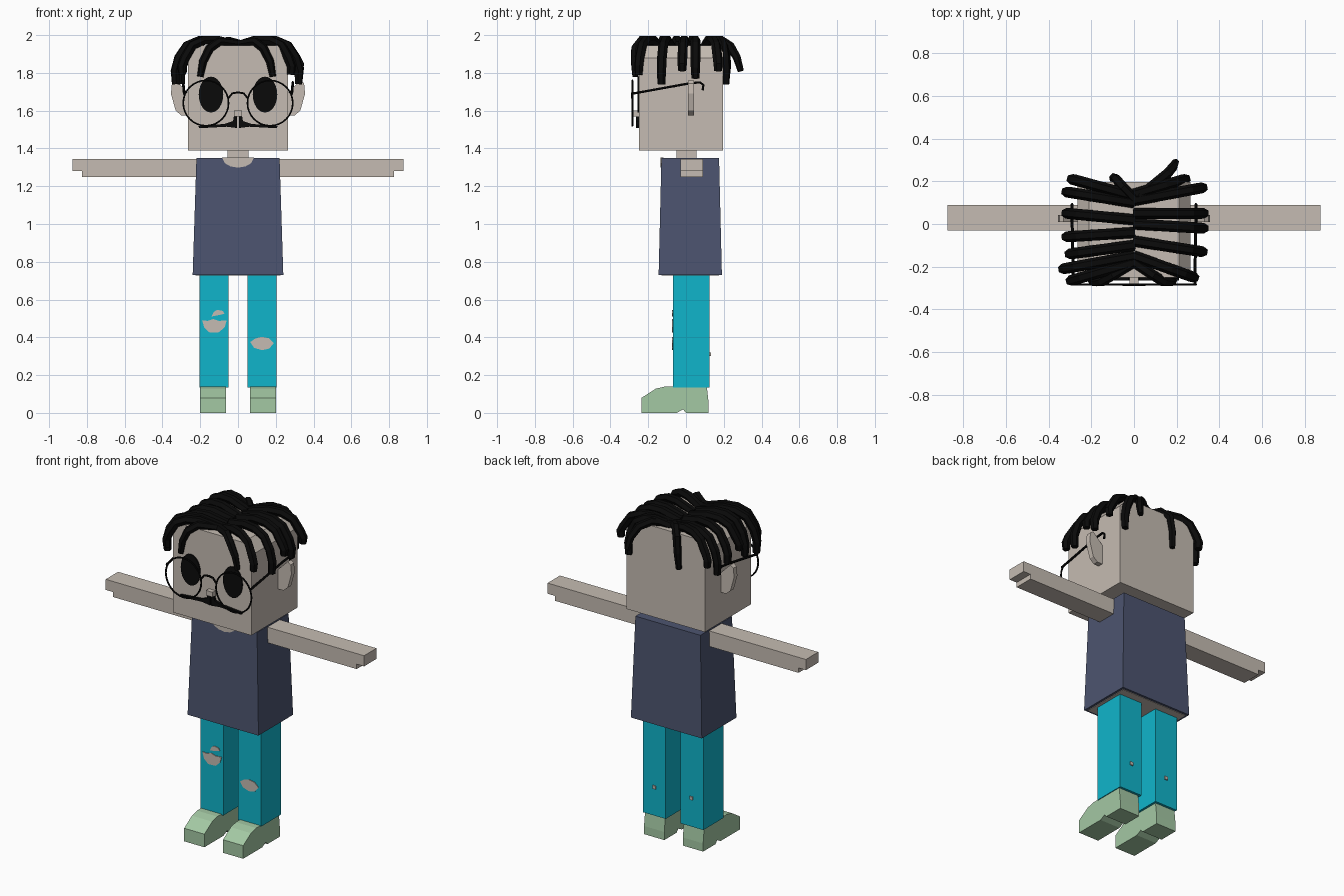
import bpy, bmesh, math
from mathutils import Vector

if "Cube" in bpy.data.objects:
    bpy.data.objects.remove(bpy.data.objects["Cube"])


def material(name, rgb):
    m = bpy.data.materials.new(name)
    m.use_nodes = True
    m.diffuse_color = (*rgb, 1)
    m.node_tree.nodes["Principled BSDF"].inputs["Base Color"].default_value = (*rgb, 1)
    return m


skin = material("skin", (0.56, 0.50, 0.445))
black = material("black", (0.003, 0.003, 0.003))
navy = material("navy_cloth", (0.073, 0.089, 0.16))
cyan = material("cyan_denim", (0.005, 0.46, 0.60))
green = material("pale_green", (0.37, 0.58, 0.37))


def add_object(name, mesh, mat):
    mesh.materials.clear()
    mesh.materials.append(mat)
    ob = bpy.data.objects.new(name, mesh)
    bpy.context.collection.objects.link(ob)
    return ob


def loft(name, rings, mat):
    """Closed solid through rings with equal point counts."""
    bm = bmesh.new()
    loops = [[bm.verts.new(p) for p in ring] for ring in rings]
    n = len(loops[0])
    bm.faces.new(loops[0])
    bm.faces.new(loops[-1])
    for a, b in zip(loops, loops[1:]):
        for i in range(n):
            j = (i + 1) % n
            bm.faces.new((a[i], a[j], b[j], b[i]))
    bmesh.ops.recalc_face_normals(bm, faces=bm.faces)
    mesh = bpy.data.meshes.new(name)
    bm.to_mesh(mesh)
    bm.free()
    return add_object(name, mesh, mat)


def prism(name, pts, axis, a, b, mat):
    """Extrude a profile (u, z) along x or y from a to b."""
    put = (lambda d, u, v: (d, u, v)) if axis == "x" else (lambda d, u, v: (u, d, v))
    return loft(name, [[put(d, u, v) for u, v in pts] for d in (a, b)], mat)


def rect(x0, x1, y0, y1, z):
    return [(x0, y0, z), (x1, y0, z), (x1, y1, z), (x0, y1, z)]


def box(name, x0, x1, y0, y1, z0, z1, mat):
    return loft(name, [rect(x0, x1, y0, y1, z0), rect(x0, x1, y0, y1, z1)], mat)


def tube(name, pts, radius, mat, radii=None, closed=False, res=1):
    """Faceted tube along a path, turned into a mesh."""
    cu = bpy.data.curves.new(name, "CURVE")
    cu.dimensions = "3D"
    cu.bevel_depth = radius
    cu.bevel_resolution = res
    cu.use_fill_caps = True
    sp = cu.splines.new("POLY")
    sp.points.add(len(pts) - 1)
    for i, p in enumerate(pts):
        sp.points[i].co = (*p, 1)
        sp.points[i].radius = radii[i] if radii else 1
    sp.use_cyclic_u = closed
    sp.use_smooth = False
    tmp = bpy.data.objects.new(name + "_path", cu)
    bpy.context.collection.objects.link(tmp)
    dg = bpy.context.evaluated_depsgraph_get()
    mesh = bpy.data.meshes.new_from_object(tmp.evaluated_get(dg))
    bpy.data.objects.remove(tmp)
    return add_object(name, mesh, mat)


def ellipse(cx, cz, rx, rz, n):
    return [(cx + rx * math.cos(2 * math.pi * i / n), cz + rz * math.sin(2 * math.pi * i / n))
            for i in range(n)]


# Head with trimmed upper corners, neck, nose
prism("head", [(-.265, 1.39), (.265, 1.39), (.265, 1.88), (.21, 1.945), (-.21, 1.945), (-.265, 1.88)],
      "y", -.25, .196, skin)
box("neck", -.055, .055, -.05, .055, 1.33, 1.40, skin)
box("nose", -.022, .022, -.278, -.24, 1.57, 1.60, skin)

# Shirt, neckline and the body seen under the hem
loft("shirt", [rect(-.24, .24, -.145, .19, .73), rect(-.22, .22, -.13, .175, 1.35)], navy)
box("lower_body", -.225, .225, -.13, .175, .727, .76, skin)
prism("neckline", [(-.085, 1.352), (-.07, 1.322), (-.04, 1.305), (0, 1.298),
                   (.04, 1.305), (.07, 1.322), (.085, 1.352)], "y", -.136, -.12, skin)

# Parts repeated on both sides
shoe = [(-.235, 0), (-.235, .08), (-.16, .128), (-.11, .14), (.11, .14), (.12, .05), (.12, 0),
        (0, 0), (-.015, .018), (-.05, 0)]
ear = [(.25, 1.575), (.30, 1.575), (.33, 1.60), (.355, 1.69), (.35, 1.745), (.33, 1.76), (.25, 1.68)]
for side, s in (("left", 1), ("right", -1)):
    prism(side + "_arm", [(s * .2, 1.25), (s * .825, 1.25), (s * .825, 1.28), (s * .875, 1.28),
                          (s * .875, 1.345), (s * .2, 1.345)], "y", -.03, .09, skin)
    box(side + "_leg", s * .05, s * .205, -.07, .125, .135, .735, cyan)
    box(side + "_calf_spot", s * .115, s * .135, .12, .132, .30, .32, skin)
    prism(side + "_shoe", shoe, "x", s * .063, s * .2, green)
    prism(side + "_ear", [(s * u, v) for u, v in ear], "y", .01, .042, skin)
    prism(side + "_eye", ellipse(s * .143, 1.685, .065, .095, 24), "y", -.257, -.245, black)

    # Spectacles
    tube(side + "_lens_rim", [(u, -.284, v) for u, v in ellipse(s * .17, 1.64, .12, .12, 32)],
         .005, black, closed=True)
    tube(side + "_temple", [(s * .285, -.284, 1.69), (s * .29, .02, 1.745), (s * .29, .075, 1.75),
                            (s * .29, .092, 1.735), (s * .29, .088, 1.708)], .007, black)

    # Moustache half
    prism(side + "_moustache", [(s * .004, 1.572), (s * .022, 1.57), (s * .026, 1.545), (s * .07, 1.53),
                                (s * .21, 1.518), (s * .205, 1.507), (s * .06, 1.515), (s * .004, 1.508)],
          "y", -.265, -.245, black)
tube("spectacle_bridge", [(-.052, -.284, 1.665), (-.03, -.284, 1.692), (0, -.284, 1.697),
                          (.03, -.284, 1.692), (.052, -.284, 1.665)], .006, black)

# Ripped knees
prism("right_knee_tear", [(-.19, .49), (-.178, .45), (-.15, .425), (-.10, .427), (-.07, .455), (-.06, .49),
                          (-.10, .487), (-.13, .497), (-.16, .487)], "y", -.074, -.06, skin)
prism("right_small_tear", [(-.14, .51), (-.10, .518), (-.072, .525), (-.08, .54), (-.11, .546), (-.128, .535)],
      "y", -.074, -.06, skin)
prism("left_knee_tear", [(.065, .375), (.085, .345), (.125, .332), (.165, .34), (.19, .37),
                         (.165, .395), (.125, .403), (.09, .393)], "y", -.074, -.06, skin)

# Side locks: root y, tip x, tip y, tip z
side_locks = [
    (.13, -.29, .21, 1.80), (.10, -.315, .15, 1.74), (.02, -.315, .05, 1.77), (-.04, -.315, -.06, 1.81),
    (-.10, -.30, -.14, 1.74), (-.15, -.33, -.21, 1.74), (-.18, -.295, -.265, 1.79),
    (.14, .24, .21, 1.74), (.11, .32, .17, 1.81), (.05, .325, .05, 1.77), (.0, .325, -.02, 1.81),
    (-.08, .32, -.13, 1.74), (-.15, .28, -.25, 1.79),
]
arc = [(0, 1.945), (.38, 1.974), (.62, 1.972), (.82, 1.945), (.95, 1.88)]
taper = [1, 1, 1, 1, 1, .95, .8]
for i, (ry, tx, ty, tz) in enumerate(side_locks):
    path = [(tx * k, ry + (ty - ry) * k, z) for k, z in arc]
    path += [(tx * 1.01, ty, (1.88 + tz) / 2), (tx, ty, tz)]
    tube("side_lock_%d" % (i + 1), path, .026, black, taper)

# Forehead and nape locks
tube("right_forehead_lock", [(0, -.18, 1.95), (-.10, -.24, 1.965), (-.15, -.268, 1.93),
                             (-.185, -.272, 1.86), (-.20, -.268, 1.78)], .024, black, [1, 1, 1, .9, .7])
tube("left_forehead_lock", [(0, -.18, 1.95), (.09, -.24, 1.965), (.135, -.268, 1.93),
                            (.17, -.272, 1.86), (.185, -.268, 1.78)], .024, black, [1, 1, 1, .9, .7])
tube("right_nape_lock", [(0, .12, 1.955), (-.05, .17, 1.97), (-.085, .21, 1.93),
                         (-.095, .218, 1.84), (-.10, .212, 1.74)], .024, black, [1, 1, 1, .9, .7])
tube("left_nape_lock", [(.03, .13, 1.955), (.10, .19, 1.97), (.155, .235, 1.94),
                        (.185, .27, 1.88), (.195, .29, 1.81)], .024, black, [1, 1, 1, .9, .7])
